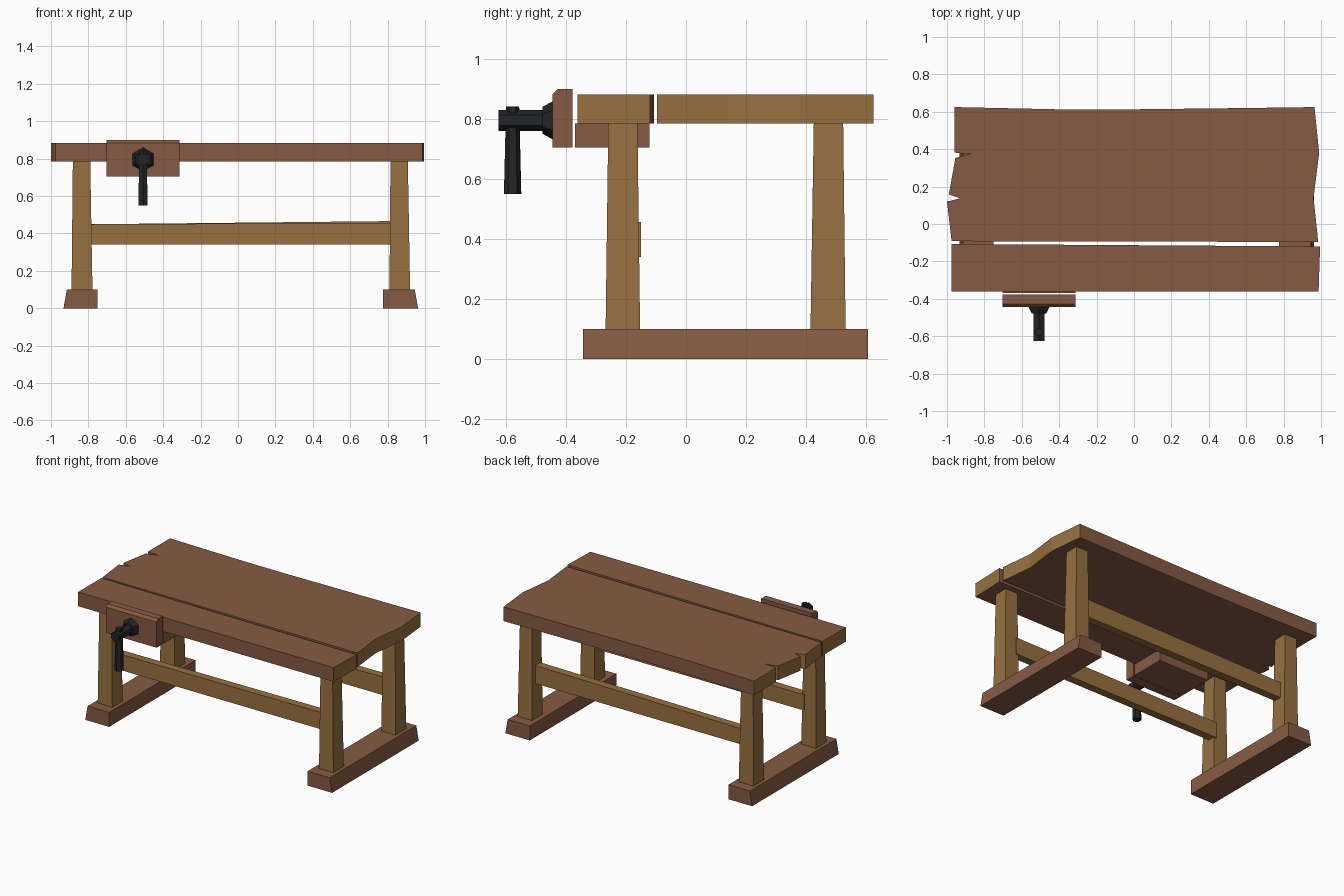
import bpy, bmesh
from math import pi, cos, sin

if "Cube" in bpy.data.objects:
    bpy.data.objects.remove(bpy.data.objects["Cube"], do_unlink=True)


def material(name, rgb):
    m = bpy.data.materials.new(name)
    m.use_nodes = True
    m.diffuse_color = (*rgb, 1)
    m.node_tree.nodes["Principled BSDF"].inputs["Base Color"].default_value = (*rgb, 1)
    return m


brown = material("brown wood", (0.24, 0.105, 0.057))
tan = material("tan wood", (0.31, 0.165, 0.052))
iron = material("black iron", (0.017, 0.018, 0.02))


def loft(name, start, end, *mats, rule=None):
    """Solid between two matching loops of 3D points."""
    bm = bmesh.new()
    a = [bm.verts.new(p) for p in start]
    b = [bm.verts.new(p) for p in end]
    bm.faces.new(a)
    bm.faces.new(b)
    for i in range(len(a)):
        j = (i + 1) % len(a)
        bm.faces.new((a[i], a[j], b[j], b[i]))
    bmesh.ops.recalc_face_normals(bm, faces=bm.faces)
    if rule:
        for f in bm.faces:
            f.material_index = rule(f)
    mesh = bpy.data.meshes.new(name)
    bm.to_mesh(mesh)
    bm.free()
    for m in mats:
        mesh.materials.append(m)
    ob = bpy.data.objects.new(name, mesh)
    bpy.context.collection.objects.link(ob)
    return ob


def rect(x0, x1, y0, y1, z):
    return [(x0, y0, z), (x1, y0, z), (x1, y1, z), (x0, y1, z)]


def end_grain(f):
    return int(abs(f.normal.z) < 0.5 and abs(f.calc_center_median().x) > 0.8)


def plank(name, outline):
    loft(name, [(x, y, 0.785) for x, y in outline],
         [(x, y, 0.883) for x, y in outline], brown, tan, rule=end_grain)


# Top planks, the wide one with worn, split ends
plank("wide_top_plank", [
    (-0.96, 0.625), (-0.96, 0.382), (-0.925, 0.378), (-0.865, 0.378),
    (-0.93, 0.36), (-0.955, 0.353), (-0.99, 0.158), (-0.93, 0.137),
    (-1.0, 0.12), (-0.975, -0.092), (0.985, -0.096), (0.96, 0.14),
    (0.99, 0.38), (0.965, 0.625), (0.6, 0.62), (-0.1, 0.612), (-0.4, 0.613)])
plank("front_top_plank", [
    (-0.975, -0.107), (0.995, -0.12), (0.987, -0.362), (-0.975, -0.362)])

# Feet and legs at each end
ends = {
    "right": ((-0.933, -0.75), (-0.915, -0.75), (-0.89, -0.778), (-0.883, -0.79)),
    "left": ((0.775, 0.963), (0.775, 0.945), (0.81, 0.92), (0.815, 0.908)),
}
for side, (foot_low, foot_high, leg_low, leg_high) in ends.items():
    loft(side + "_foot", rect(*foot_low, -0.343, 0.607, 0),
         rect(*foot_high, -0.343, 0.607, 0.1), brown)
    loft("front_" + side + "_leg", rect(*leg_low, -0.268, -0.153, 0.1),
         rect(*leg_high, -0.259, -0.162, 0.79), tan)
    loft("back_" + side + "_leg", rect(*leg_low, 0.415, 0.532, 0.1),
         rect(*leg_high, 0.426, 0.524, 0.79), tan)

# Long stretchers between the legs
for name, y0, y1, rise in (("front_stretcher", -0.205, -0.15, 0.457),
                           ("back_stretcher", 0.435, 0.49, 0.466)):
    profile = [(-0.8, 0.34), (0.83, 0.34), (0.83, rise), (-0.8, 0.449)]
    loft(name, [(x, y0, z) for x, z in profile],
         [(x, y1, z) for x, z in profile], tan)

# Vise block and jaw with chamfered upper edge
loft("vise_block", rect(-0.703, -0.313, -0.37, -0.122, 0.705),
     rect(-0.703, -0.313, -0.37, -0.122, 0.785), brown)
jaw = [(-0.445, 0.705), (-0.378, 0.705), (-0.378, 0.9), (-0.428, 0.9), (-0.445, 0.883)]
loft("vise_jaw", [(-0.703, y, z) for y, z in jaw],
     [(-0.313, y, z) for y, z in jaw], brown)


# Six-sided collar, screw and handle
def ring_y(r, y):
    return [(-0.508 + r * sin(i * pi / 3), y, 0.796 + r * cos(i * pi / 3)) for i in range(6)]


def ring_z(r, z):
    return [(-0.508 + r * sin(i * pi / 3), -0.578 + r * cos(i * pi / 3), z) for i in range(6)]


loft("vise_collar", ring_y(0.064, -0.444), ring_y(0.045, -0.478), iron)
loft("vise_collar_base", ring_y(0.064, -0.425), ring_y(0.064, -0.444), iron)
loft("vise_screw", ring_y(0.035, -0.46), ring_y(0.035, -0.625), iron)
loft("vise_handle", ring_z(0.029, 0.55), ring_z(0.022, 0.843), iron)
